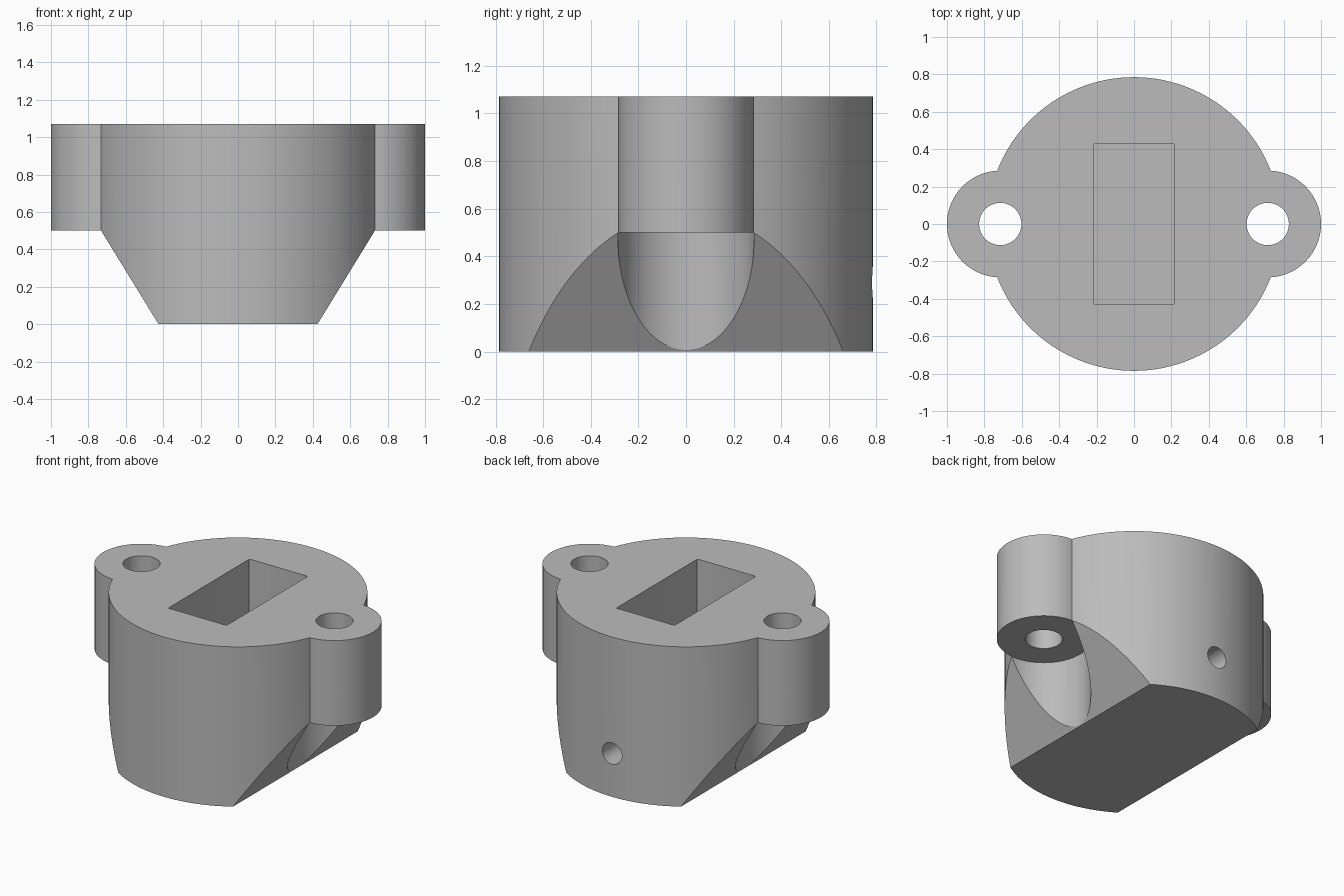
import bpy, bmesh, math
from mathutils import Matrix

cube = bpy.data.objects.get("Cube")
if cube:
    bpy.data.objects.remove(cube, do_unlink=True)

HEIGHT, RADIUS = 1.07, 0.785
EAR_X, EAR_R, EAR_Z = 0.715, 0.285, 0.5
FOOT_X, SHOULDER_X = 0.425, 0.732

grey = bpy.data.materials.new("plain grey")
grey.use_nodes = True
colour = (0.5, 0.5, 0.5, 1)
grey.diffuse_color = colour
grey.node_tree.nodes["Principled BSDF"].inputs["Base Color"].default_value = colour


def finish(name, bm):
    bmesh.ops.recalc_face_normals(bm, faces=bm.faces)
    mesh = bpy.data.meshes.new(name)
    bm.to_mesh(mesh)
    bm.free()
    mesh.materials.append(grey)
    obj = bpy.data.objects.new(name, mesh)
    bpy.context.collection.objects.link(obj)
    return obj


def cylinder(name, x, r, z0, z1, sides=96):
    bm = bmesh.new()
    bmesh.ops.create_cone(bm, cap_ends=True, segments=sides, radius1=r, radius2=r,
                          depth=z1 - z0,
                          matrix=Matrix.Translation((x, 0, (z0 + z1) / 2)))
    return finish(name, bm)


def prism(name, profile, y):
    """Extrude an x-z profile from -y to +y."""
    bm = bmesh.new()
    face = bm.faces.new([bm.verts.new((x, -y, z)) for x, z in profile])
    new = bmesh.ops.extrude_face_region(bm, geom=[face])["geom"]
    bmesh.ops.translate(bm, vec=(0, 2 * y, 0),
                        verts=[v for v in new if isinstance(v, bmesh.types.BMVert)])
    return finish(name, bm)


def combine(target, other, operation):
    mod = target.modifiers.new(other.name, 'BOOLEAN')
    mod.operation, mod.solver, mod.object = operation, 'EXACT', other
    bpy.ops.object.select_all(action='DESELECT')
    target.select_set(True)
    bpy.context.view_layer.objects.active = target
    bpy.ops.object.modifier_apply(modifier=mod.name)
    bpy.data.objects.remove(other, do_unlink=True)


# Round body, left a little tall and trimmed level with the ears later
body = cylinder("mount_body", 0, RADIUS, 0, HEIGHT + 0.2, 160)

# Sloping flats on both lower sides
slope = (SHOULDER_X - FOOT_X) / EAR_Z
for s in (-1, 1):
    wedge = [(s * (FOOT_X - 0.1 * slope), -0.1), (s * (FOOT_X + 0.8 * slope), 0.8),
             (s * 1.2, 0.8), (s * 1.2, -0.1)]
    combine(body, prism("side_wedge", wedge, 1), 'DIFFERENCE')

# Screw ears, with clearance grooves below and holes through them
for s in (-1, 1):
    combine(body, cylinder("screw_ear", s * EAR_X, EAR_R, EAR_Z - 0.07, HEIGHT + 0.1), 'UNION')
    combine(body, cylinder("screw_groove", s * EAR_X, EAR_R + 0.001, -0.1, EAR_Z), 'DIFFERENCE')
    combine(body, cylinder("screw_hole", s * EAR_X, 0.113, 0.3, 1.5, 64), 'DIFFERENCE')

# Level top
top = [(-2, HEIGHT), (2, HEIGHT), (2, 2), (-2, 2)]
combine(body, prism("top_trim", top, 2), 'DIFFERENCE')

# Rectangular pocket with slightly eased upright corners
pocket_profile = [(-0.216, 0.2), (0.216, 0.2), (0.216, 1.4), (-0.216, 1.4)]
pocket = prism("pocket", pocket_profile, 0.43)
bm = bmesh.new()
bm.from_mesh(pocket.data)
upright = [e for e in bm.edges if abs(e.verts[0].co.z - e.verts[1].co.z) > 0.5]
bmesh.ops.bevel(bm, geom=upright, offset=0.01, segments=3, profile=0.5, affect='EDGES')
bm.to_mesh(pocket.data)
bm.free()
combine(body, pocket, 'DIFFERENCE')

# Small cross hole from the back into the pocket
bm = bmesh.new()
bmesh.ops.create_cone(bm, cap_ends=True, segments=48, radius1=0.072, radius2=0.072, depth=0.8,
                      matrix=Matrix.Translation((0, 0.7, 0.29)) @ Matrix.Rotation(math.pi / 2, 4, 'X'))
combine(body, finish("cable_hole", bm), 'DIFFERENCE')

# Smooth the round walls and keep the edges crisp
body.select_set(True)
bpy.context.view_layer.objects.active = body
bpy.ops.object.shade_smooth_by_angle(angle=math.radians(25))
